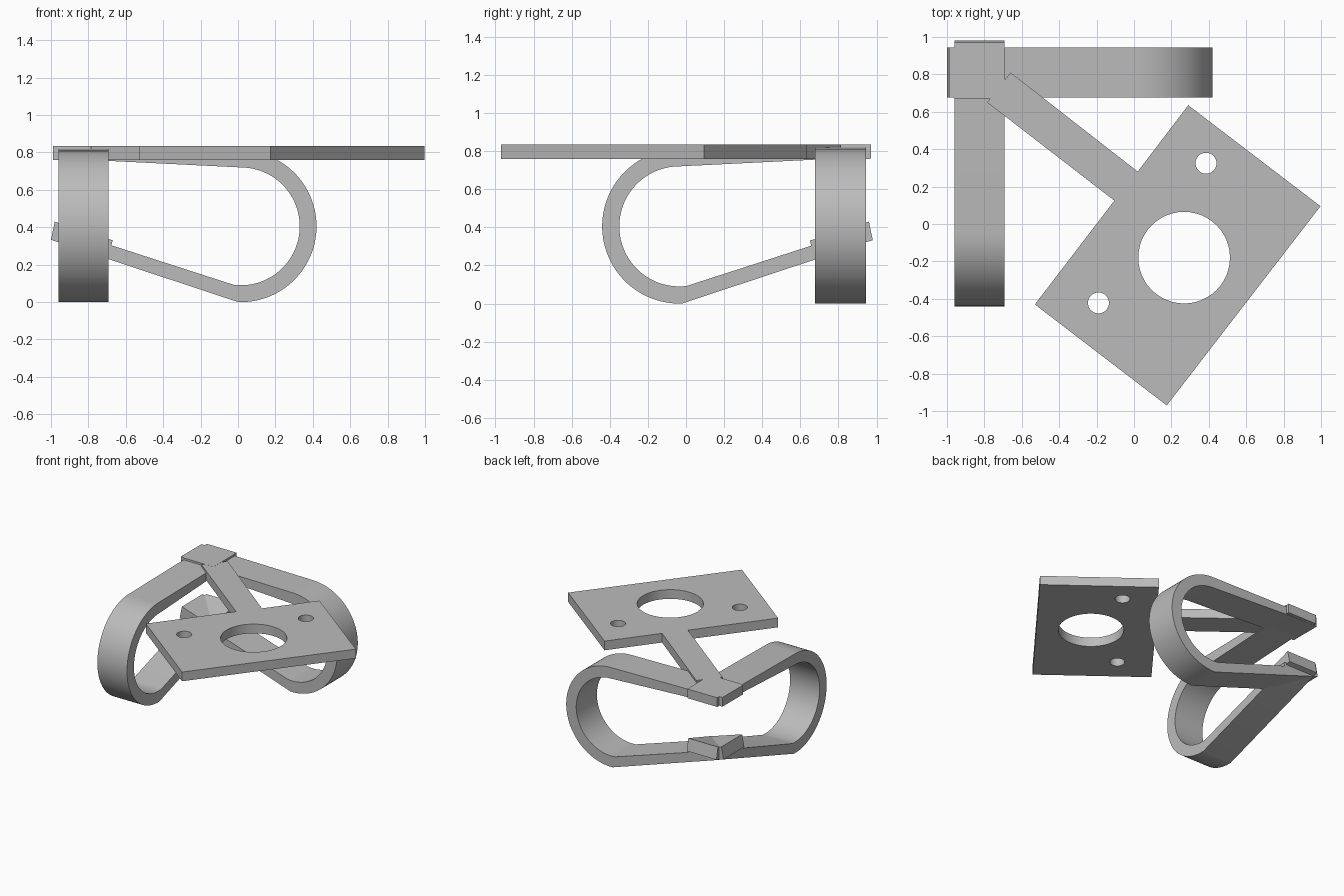
import bpy
from math import cos, sin, radians, pi
from mathutils import Matrix

cube = bpy.data.objects.get("Cube")
if cube:
    bpy.data.objects.remove(cube, do_unlink=True)

grey = bpy.data.materials.new("plain_grey")
grey.use_nodes = True
grey.diffuse_color = (0.5, 0.5, 0.5, 1)
grey.node_tree.nodes["Principled BSDF"].inputs["Base Color"].default_value = (0.5, 0.5, 0.5, 1)


def arc(cx, cy, r, start, end, steps):
    angles = [radians(start + (end - start) * i / steps) for i in range(steps + 1)]
    return [(cx + r * cos(a), cy + r * sin(a)) for a in angles]


def prism(name, outlines, depth, matrix):
    """Filled flat profile (extra outlines become holes), extruded evenly both ways."""
    curve = bpy.data.curves.new(name, "CURVE")
    curve.dimensions = "2D"
    curve.fill_mode = "BOTH"
    curve.extrude = depth / 2
    for points in outlines:
        spline = curve.splines.new("POLY")
        spline.points.add(len(points) - 1)
        for p, (x, y) in zip(spline.points, points):
            p.co = (x, y, 0, 1)
        spline.use_cyclic_u = True
    obj = bpy.data.objects.new(name, curve)
    bpy.context.collection.objects.link(obj)
    obj.matrix_world = matrix
    bpy.ops.object.select_all(action="DESELECT")
    obj.select_set(True)
    bpy.context.view_layer.objects.active = obj
    bpy.ops.object.convert(target="MESH")
    obj = bpy.context.view_layer.objects.active
    obj.data.materials.clear()
    obj.data.materials.append(grey)
    bpy.ops.object.shade_smooth_by_angle(angle=radians(25))
    return obj


# Spring band profile: straight arms joined by a round bend
band = ([(-0.96, 0.318)] + arc(0.015, 0.405, 0.405, -92, 88, 48) + [(-0.96, 0.823)]
        + [(-0.96, 0.768)] + arc(0.015, 0.405, 0.315, 90, -97, 48) + [(-0.96, 0.395)])
upper_tip = [(-0.99, 0.76), (-0.69, 0.757), (-0.69, 0.835), (-0.99, 0.835)]
lower_tip = [(-1.0, 0.333), (-0.695, 0.233), (-0.67, 0.33), (-0.98, 0.43)]

# Two identical clips at right angles, meeting at the corner
upright = Matrix.Rotation(pi / 2, 4, "X")
placements = {
    "rear_clip": Matrix.Translation((0, 0.81, 0)) @ upright,
    "side_clip": Matrix.Translation((-0.827, -0.02, 0)) @ Matrix.Rotation(-pi / 2, 4, "Z") @ upright,
}
for name, matrix in placements.items():
    prism(name + "_band", [band], 0.267, matrix)
    prism(name + "_upper_tip", [upper_tip], 0.267, matrix)
    prism(name + "_lower_tip", [lower_tip], 0.267, matrix)

# Mounting plate with its arm, one large opening and two screw holes
plate = [(0.29, 0.635), (0.02, 0.28), (-0.66, 0.81), (-0.785, 0.65),
         (-0.105, 0.125), (-0.53, -0.43), (0.175, -0.97), (0.997, 0.095)]
holes = [arc(x, y, r, 0, 352.5, 47) for x, y, r in
         ((0.268, -0.18, 0.245), (0.385, 0.325, 0.056), (-0.19, -0.422, 0.056))]
prism("mounting_plate", [plate] + holes, 0.075, Matrix.Translation((0, 0, 0.797)))
